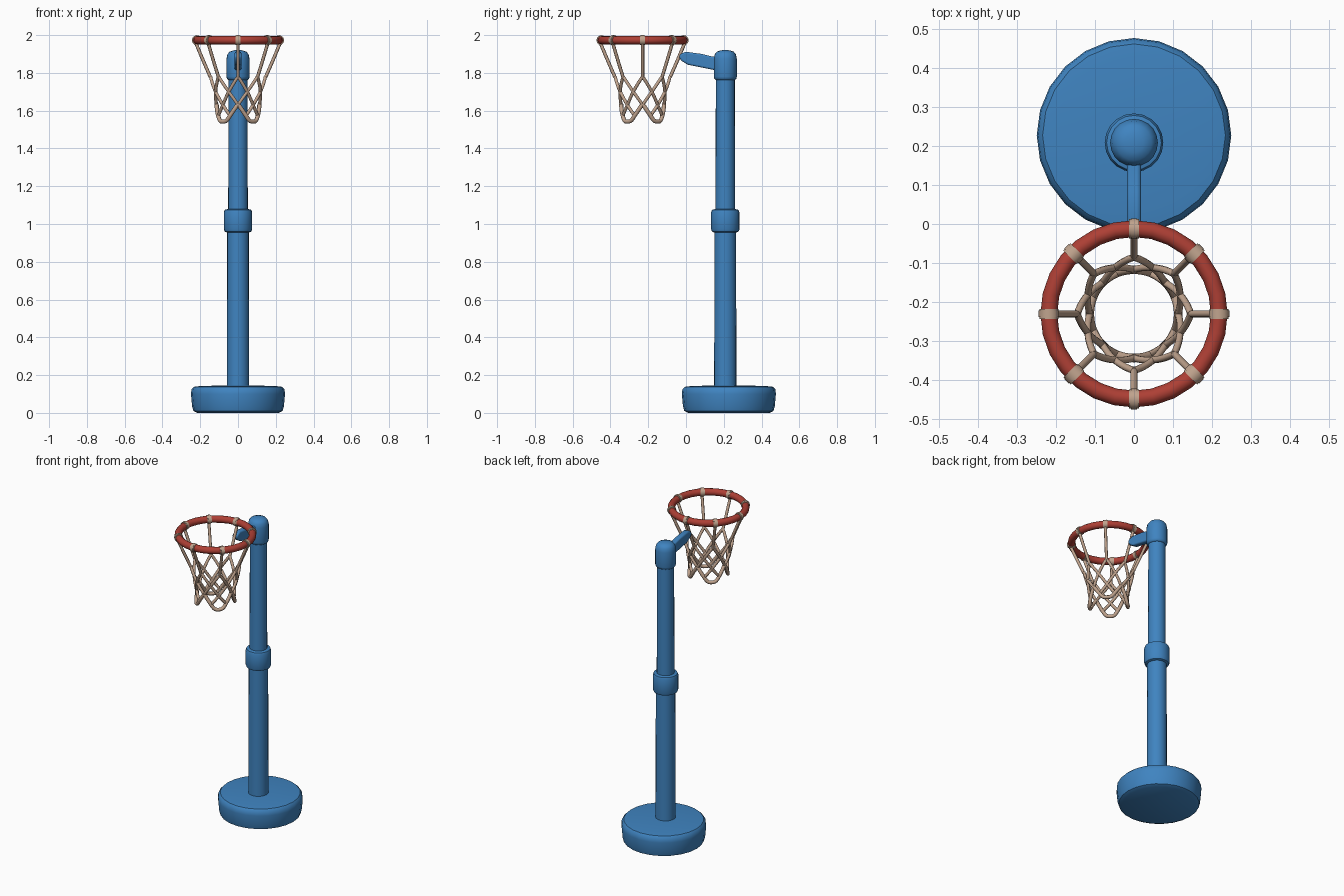
import bpy, bmesh, math
from mathutils import Vector, Matrix

if "Cube" in bpy.data.objects:
    bpy.data.objects.remove(bpy.data.objects["Cube"])


def material(name, rgb):
    m = bpy.data.materials.new(name)
    m.diffuse_color = (*rgb, 1)
    m.use_nodes = True
    m.node_tree.nodes["Principled BSDF"].inputs["Base Color"].default_value = m.diffuse_color
    return m


BLUE = material("blue plastic", (0.05, 0.23, 0.53))
RED = material("red rim", (0.42, 0.05, 0.035))
TAN = material("tan cord", (0.53, 0.37, 0.27))
POLE_Y, BASE_Y, RIM_Y, RIM_Z = 0.208, 0.227, -0.23, 1.973


def finish(name, bm, mat, angle=40):
    bmesh.ops.recalc_face_normals(bm, faces=bm.faces)
    me = bpy.data.meshes.new(name)
    bm.to_mesh(me)
    bm.free()
    ob = bpy.data.objects.new(name, me)
    bpy.context.collection.objects.link(ob)
    me.materials.append(mat)
    bpy.ops.object.select_all(action='DESELECT')
    ob.select_set(True)
    bpy.context.view_layer.objects.active = ob
    bpy.ops.object.shade_smooth_by_angle(angle=math.radians(angle))
    return ob


def lathe(name, profile, y, mat, sides):
    """Closed turned part from (radius, height) points."""
    bm = bmesh.new()
    rings = []
    for r, z in profile:
        rings.append([bm.verts.new((r * math.cos(2 * math.pi * i / sides),
                                    y + r * math.sin(2 * math.pi * i / sides), z))
                      for i in range(sides)])
    for a, b in zip(rings, rings[1:]):
        for i in range(sides):
            j = (i + 1) % sides
            bm.faces.new((a[i], a[j], b[j], b[i]))
    bm.faces.new(rings[0])
    bm.faces.new(rings[-1])
    return finish(name, bm, mat)


# Weighted base and telescoping pole
lathe("base", [(0.215, 0.0), (0.236, 0.01), (0.243, 0.035), (0.249, 0.10),
               (0.246, 0.125), (0.234, 0.138), (0.20, 0.142), (0.06, 0.146)],
      BASE_Y, BLUE, 24)
lathe("lower_pole", [(0.059, 0.13), (0.057, 1.0)], POLE_Y, BLUE, 20)
lathe("collar", [(0.058, 0.955), (0.07, 0.96), (0.075, 0.972), (0.075, 1.062),
                 (0.07, 1.075), (0.05, 1.08)], POLE_Y, BLUE, 20)
lathe("upper_pole", [(0.052, 1.05), (0.050, 1.80)], POLE_Y, BLUE, 20)
lathe("pole_cap", [(0.05, 1.762), (0.058, 1.768), (0.061, 1.78), (0.061, 1.875),
                   (0.056, 1.898), (0.045, 1.912), (0.025, 1.919), (0.008, 1.921)],
      POLE_Y, BLUE, 20)

# Bracket arm: side profile extruded across x
arm = [(-0.038, 1.887), (-0.026, 1.865), (0.01, 1.843), (0.15, 1.815), (0.20, 1.815),
       (0.20, 1.885), (0.14, 1.886), (0.085, 1.90), (0.0, 1.912), (-0.026, 1.902)]
bm = bmesh.new()
face = bm.faces.new([bm.verts.new((-0.018, y, z)) for y, z in arm])
ext = bmesh.ops.extrude_face_region(bm, geom=[face])
bmesh.ops.translate(bm, vec=(0.036, 0, 0),
                    verts=[g for g in ext["geom"] if isinstance(g, bmesh.types.BMVert)])
bracket = finish("bracket_arm", bm, BLUE)
bev = bracket.modifiers.new("round", 'BEVEL')
bev.width, bev.segments = 0.009, 3

# Rim
bpy.ops.mesh.primitive_torus_add(major_radius=0.218, minor_radius=0.0215, major_segments=28,
                                 minor_segments=12, location=(0, RIM_Y, RIM_Z))
rim = bpy.context.object
rim.name = "rim"
rim.data.materials.append(RED)
bpy.ops.object.shade_smooth_by_angle(angle=math.radians(60))

# Cord cuffs wrapped round the rim
bm = bmesh.new()
for k in range(8):
    a = k * math.pi / 4
    spot = Vector((0.218 * math.cos(a), RIM_Y + 0.218 * math.sin(a), RIM_Z))
    mat = Matrix.Translation(spot) @ Matrix.Rotation(a, 4, 'Z') @ Matrix.Rotation(math.pi / 2, 4, 'X')
    for radius, length in ((0.0265, 0.016), (0.0245, 0.026)):
        bmesh.ops.create_cone(bm, cap_ends=True, segments=12, radius1=radius, radius2=radius,
                              depth=length, matrix=mat)
finish("net_cuffs", bm, TAN)


# Net cords: paths in (angle in eighths of a turn, radius, height)
def add_cord(curve, pts, steps=5):
    pts = [Vector(p) for p in pts]
    ext = [2 * pts[0] - pts[1]] + pts + [2 * pts[-1] - pts[-2]]
    out = []
    for i in range(1, len(ext) - 2):
        p0, p1, p2, p3 = ext[i - 1:i + 3]
        for s in range(steps):
            t = s / steps
            out.append(0.5 * (2 * p1 + (p2 - p0) * t + (2 * p0 - 5 * p1 + 4 * p2 - p3) * t * t
                              + (3 * p1 - p0 - 3 * p2 + p3) * t ** 3))
    out.append(pts[-1])
    sp = curve.splines.new('POLY')
    sp.points.add(len(out) - 1)
    for p, (k, r, z) in zip(sp.points, out):
        a = k * math.pi / 4
        p.co = (r * math.cos(a), RIM_Y + r * math.sin(a), z, 1)


def cord_object(name, radius, paths):
    cu = bpy.data.curves.new(name, 'CURVE')
    cu.dimensions = '3D'
    cu.bevel_depth, cu.bevel_resolution = radius, 2
    cu.use_fill_caps = True
    for p in paths:
        add_cord(cu, p)
    ob = bpy.data.objects.new(name, cu)
    bpy.context.collection.objects.link(ob)
    cu.materials.append(TAN)


drops, mesh_cords, loops = [], [], []
for k in range(8):
    drops.append([(k, 0.222, 1.955), (k, 0.182, 1.86), (k, 0.145, 1.775)])
    for s in (-1, 1):
        path = [(k, 0.145, 1.78), (k + s * 0.5, 0.128, 1.70), (k + s, 0.113, 1.63)]
        if k % 2 == 0:
            path.append((k + s * 1.5, 0.111, 1.575))
        mesh_cords.append(path)
# Four hanging loops on the diagonals
for k in (1, 3, 5, 7):
    loops.append([(k - 1, 0.113, 1.635), (k - 0.55, 0.113, 1.578), (k - 0.28, 0.113, 1.548),
                  (k, 0.113, 1.542),
                  (k + 0.28, 0.113, 1.548), (k + 0.55, 0.113, 1.578), (k + 1, 0.113, 1.635)])
cord_object("net_drops", 0.009, drops)
cord_object("net_mesh", 0.009, mesh_cords)
cord_object("net_loops", 0.011, loops)
